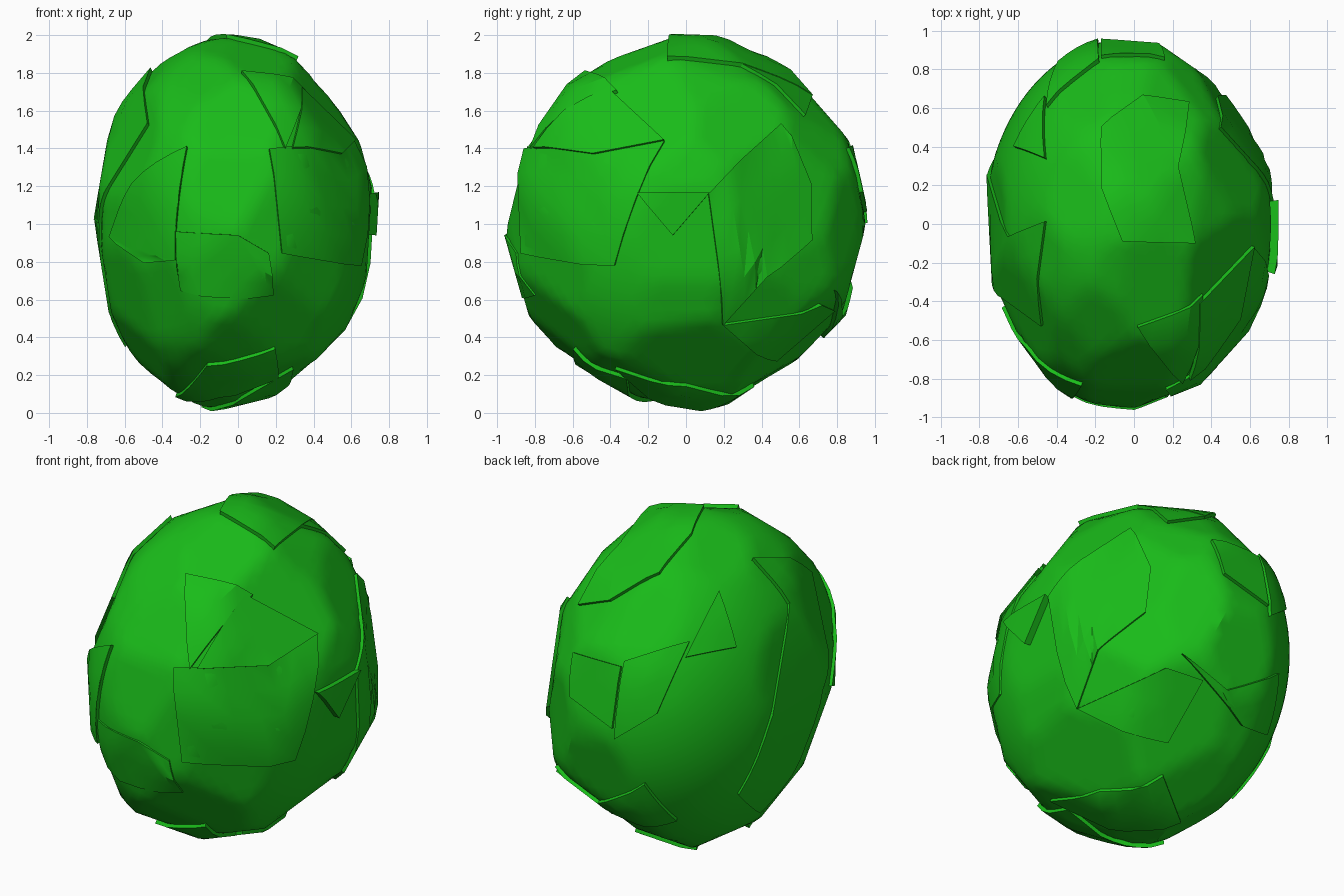
import bpy, bmesh, math
from mathutils import Vector

if "Cube" in bpy.data.objects:
    bpy.data.objects.remove(bpy.data.objects["Cube"])

RADII = Vector((0.76, 0.975, 1.005))
CENTRE = Vector((-0.025, 0, 0))
LIMITS = []  # flat cuts (normal, distance) that give the egg its chiselled outline

green = bpy.data.materials.new("green")
green.diffuse_color = (0.01, 0.5, 0.01, 1)
green.use_nodes = True
green.node_tree.nodes["Principled BSDF"].inputs["Base Color"].default_value = green.diffuse_color


def view_axes(azimuth, elevation):
    a, e = math.radians(azimuth), math.radians(elevation)
    right = Vector((math.cos(a), math.sin(a), 0))
    toward = Vector((math.cos(e) * math.sin(a), -math.cos(e) * math.cos(a), math.sin(e)))
    return right, toward.cross(right), toward


def outline(azimuth, elevation, pts):
    """Every edge of an outline becomes a cutting plane along that direction."""
    right, up, _ = view_axes(azimuth, elevation)
    for (u0, v0), (u1, v1) in zip(pts, pts[1:] + pts[:1]):
        n = (right * (v1 - v0) - up * (u1 - u0)).normalized()
        h = n.dot(right * u0 + up * v0)
        LIMITS.append((n, h) if h > 0 else (-n, -h))


def egg_point(n, k):
    d = Vector([n[i] * RADII[i] for i in range(3)])
    s = 1.0
    for m, h in LIMITS:
        q = m.dot(d)
        if q > 0.3:
            s = min(s, (h - m.dot(CENTRE)) / q)
    return CENTRE + d * s * k + Vector((0, 0, 1))


def to_unit_sphere(u, v, azimuth, elevation):
    """Project an outline point along a view direction onto the egg."""
    right, up, toward = view_axes(azimuth, elevation)
    o = right * u + up * v - CENTRE
    o = Vector([o[i] / RADII[i] for i in range(3)])
    d = Vector([toward[i] / RADII[i] for i in range(3)])
    A, B, C = d.dot(d), 2 * o.dot(d), o.dot(o) - 1
    t = (-B + math.sqrt(max(0, B * B - 4 * A * C))) / (2 * A)
    return (o + d * t).normalized()


def finish(bm, name):
    me = bpy.data.meshes.new(name)
    bmesh.ops.recalc_face_normals(bm, faces=bm.faces)
    bm.to_mesh(me)
    bm.free()
    ob = bpy.data.objects.new(name, me)
    bpy.context.collection.objects.link(ob)
    me.materials.append(green)
    bpy.ops.object.select_all(action='DESELECT')
    ob.select_set(True)
    bpy.context.view_layer.objects.active = ob
    bpy.ops.object.shade_smooth_by_angle(angle=math.radians(30))


def plate(name, pts, azimuth, elevation, lift=1.008):
    """Thin shell plate lying on the egg."""
    bm = bmesh.new()
    bm.faces.new([bm.verts.new(to_unit_sphere(u, v, azimuth, elevation)) for u, v in pts])
    bmesh.ops.triangulate(bm, faces=bm.faces[:])
    bmesh.ops.subdivide_edges(bm, edges=bm.edges[:], cuts=3, use_grid_fill=True)
    bmesh.ops.triangulate(bm, faces=bm.faces[:])
    geo = bmesh.ops.extrude_face_region(bm, geom=bm.faces[:], use_keep_orig=True)
    new = {g for g in geo["geom"] if isinstance(g, bmesh.types.BMVert)}
    for v in bm.verts:
        v.co = egg_point(v.co.normalized(), lift if v in new else 0.96)
    finish(bm, name)


# Chiselled outlines: front, right, top, then the angled directions
outline(0, 0, [(-.17, -1), (.23, -.9), (.57, -.6), (.69, -.3), (.72, .2), (.65, .46),
               (.54, .67), (.31, .94), (-.05, 1), (-.17, .99), (-.48, .86), (-.66, .6),
               (-.76, .02), (-.68, -.48), (-.57, -.72), (-.33, -.93)])
outline(90, 0, [(.17, -1), (.36, -.91), (.53, -.8), (.84, -.48), (.97, 0), (.87, .46),
                (.66, .7), (.5, .88), (.18, .99), (-.08, 1), (-.56, .83), (-.86, .4),
                (-.97, -.05), (-.84, -.51), (-.58, -.79), (-.32, -.92)])
outline(0, 90, [(-.34, -.93), (0, -.97), (.45, -.79), (.66, -.45), (.74, -.2), (.75, .1),
                (.65, .44), (.49, .7), (.13, .95), (-.17, .97), (-.4, .88), (-.63, .75),
                (-.76, .25), (-.73, -.32), (-.56, -.69)])
outline(35, 25, [(.16, .99), (.43, .83), (.61, .66), (.78, .34), (.8, .04), (.76, -.24),
                 (.58, -.56), (.15, -.88), (-.2, -.92), (-.63, -.77), (-.81, -.32),
                 (-.83, .09), (-.59, .66), (-.36, .87), (-.02, .98)])
outline(215, 25, [(-.18, .93), (.31, .92), (.58, .76), (.74, .59), (.86, .29), (.82, -.08),
                  (.66, -.52), (.41, -.83), (.04, -.99), (-.28, -.88), (-.74, -.53),
                  (-.77, -.21), (-.69, .36), (-.47, .68)])
outline(140, -30, [(.02, .92), (.45, .88), (.77, .57), (.95, .04), (.8, -.39), (.5, -.77),
                   (.13, -.97), (-.23, -.95), (-.51, -.76), (-.73, -.5), (-.82, -.1),
                   (-.73, .31), (-.3, .84)])

# Egg-shaped body
bm = bmesh.new()
bmesh.ops.create_icosphere(bm, subdivisions=5, radius=1)
for v in bm.verts:
    v.co = egg_point(v.co.normalized(), 0.985)
finish(bm, "body")

# Plates read from the front
plate("front_left_plate", [(-.27, .41), (-.33, -.04), (-.33, -.19), (-.51, -.21),
                           (-.70, -.07), (-.57, .22)], 0, 0)
plate("front_lower_plate", [(-.33, -.04), (0, -.06), (.17, -.16), (.2, -.4), (-.31, -.36),
                            (-.33, -.19)], 0, 0, .995)
plate("front_bottom_plate", [(-.33, -.91), (-.17, -.78), (.21, -.70), (.23, -.88),
                             (-.1, -.95)], 0, 0)
plate("front_right_plate", [(.02, .83), (.38, .75), (.25, .40)], 0, 0)

# Plates read from the right side
plate("right_upper_plate", [(-.43, .75), (-.12, .46), (-.5, .38), (-.80, .40)], 90, 0, 1.015)
plate("right_front_plate", [(-.12, .46), (-.38, -.22), (-.90, -.16), (-.86, .40),
                            (-.5, .38)], 90, 0, 1.0)
plate("right_rear_plate", [(.12, .16), (.2, -.55), (.43, -.28), (.70, -.09), (.71, .23),
                           (.52, .55), (.3, .35)], 90, 0)
plate("right_small_plate", [(-.25, .16), (.12, .16), (-.07, -.06)], 90, 0, 1.04)
plate("right_lower_plate", [(.2, -.55), (.72, -.43), (.82, -.48), (.53, -.80)], 90, 0, 1.004)

# Plates read from the top and the rear underside
plate("top_plate", [(-.17, .5), (.05, .69), (.24, .31), (.32, -.1), (-.06, -.09),
                    (-.17, .19)], 0, 90)
plate("top_rear_plate", [(.05, .69), (.3, .66), (.24, .31)], 0, 90, 1.004)
plate("rear_left_plate", [(-.46, .66), (-.46, .34), (-.62, .4)], 0, 90, 1.01)
plate("rear_plate", [(-.17, .87), (.16, .86), (.13, .94), (-.17, .955)], 0, 90, 1.005)
plate("under_rear_plate", [(-.21, -.71), (.17, -.61), (.26, -.83), (-.15, -.92),
                           (-.49, -.75)], 140, -30, 1.006)

# Plates read from the rear left
plate("left_front_plate", [(.37, .63), (.72, .57), (.80, .17), (.78, -.08), (.475, -.25),
                           (.57, .38)], 215, 25)
plate("left_lower_plate", [(.475, -.25), (.78, -.08), (.65, -.5), (.41, -.78),
                           (.29, -.68)], 215, 25, 1.004)
plate("rear_middle_plate", [(-.34, .06), (.02, .17), (-.16, -.23), (-.395, -.37)], 215, 25)
plate("rear_lower_plate", [(-.72, -.52), (-.5, -.74), (-.23, -.62), (-.05, -.82),
                           (-.28, -.86)], 215, 25)
